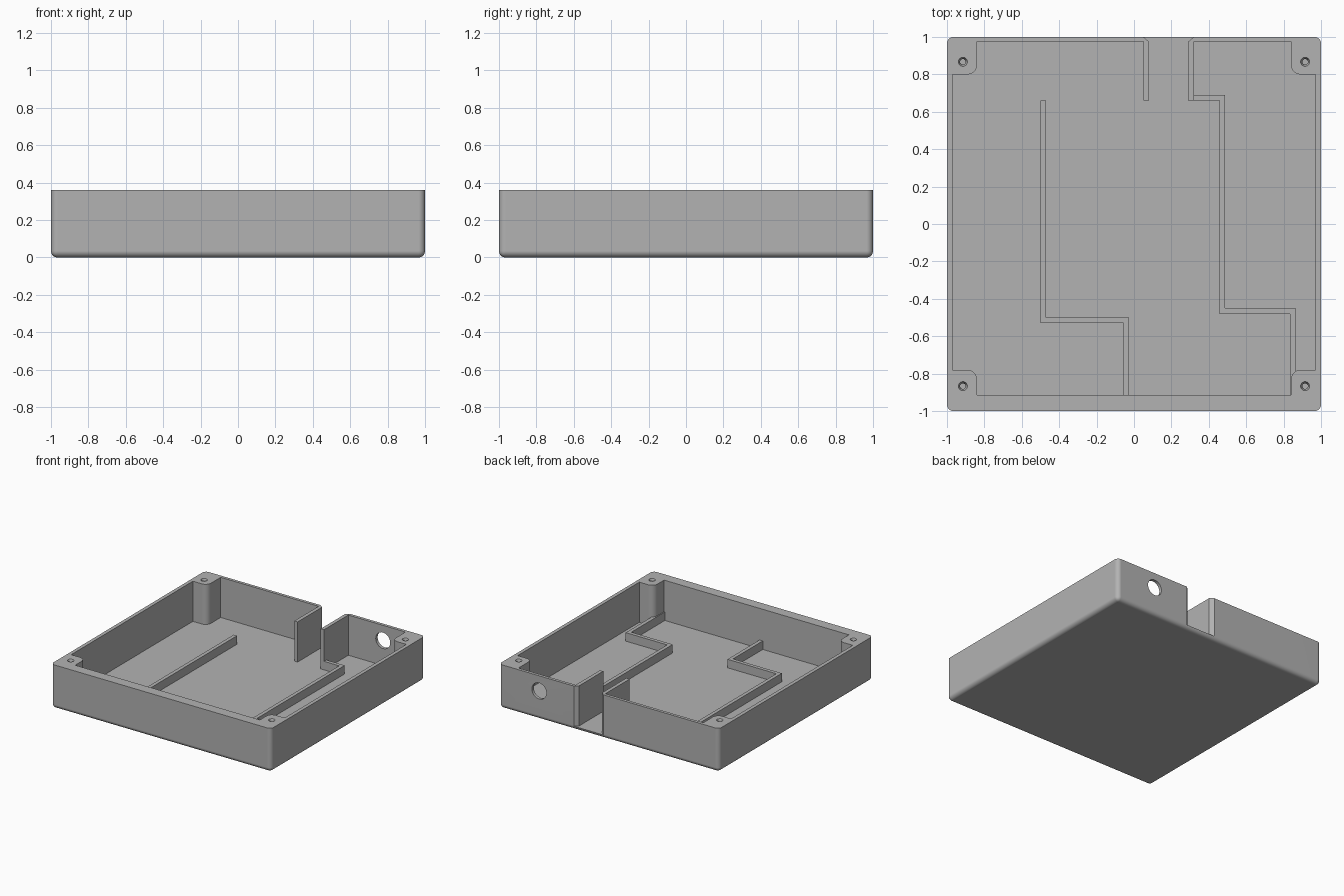
import bpy, bmesh, math
from mathutils import Vector

old = bpy.data.objects.get("Cube")
if old:
    bpy.data.objects.remove(old, do_unlink=True)

HEIGHT, FLOOR, RIB_TOP, RIB_W = 0.36, 0.03, 0.10, 0.03

grey = bpy.data.materials.new("plain grey")
grey.use_nodes = True
colour = (0.45, 0.45, 0.45, 1)
grey.diffuse_color = colour
grey.node_tree.nodes["Principled BSDF"].inputs["Base Color"].default_value = colour


def make(name, bm):
    bmesh.ops.recalc_face_normals(bm, faces=bm.faces)
    mesh = bpy.data.meshes.new(name)
    bm.to_mesh(mesh)
    bm.free()
    mesh.materials.append(grey)
    obj = bpy.data.objects.new(name, mesh)
    bpy.context.collection.objects.link(obj)
    return obj


def prism(name, outline, z0, z1):
    """Extrude a flat outline from z0 up to z1."""
    bm = bmesh.new()
    face = bm.faces.new([bm.verts.new((x, y, z0)) for x, y in outline])
    top = bmesh.ops.extrude_face_region(bm, geom=[face])["geom"]
    bmesh.ops.translate(bm, vec=(0, 0, z1 - z0),
                        verts=[v for v in top if isinstance(v, bmesh.types.BMVert)])
    return make(name, bm)


def lathe_cutter(name, r0, r1, depth, centre, tilt=0, sides=32):
    bm = bmesh.new()
    bmesh.ops.create_cone(bm, cap_ends=True, segments=sides, radius1=r0, radius2=r1, depth=depth)
    obj = make(name, bm)
    obj.location = centre
    obj.rotation_euler.x = tilt
    return obj


def cut(target, cutter):
    """Subtract the cutter, then throw it away."""
    cutter.hide_render = True
    mod = target.modifiers.new("cut", "BOOLEAN")
    mod.operation, mod.solver, mod.object = "DIFFERENCE", "EXACT", cutter
    bpy.context.view_layer.objects.active = target
    bpy.ops.object.modifier_apply(modifier=mod.name)
    bpy.data.objects.remove(cutter, do_unlink=True)


def rib(name, path):
    """Low wall of even width with mitred corners along a path."""
    pts = [Vector(p) for p in path]
    sides = [[], []]
    for i, p in enumerate(pts):
        dirs = []
        if i > 0:
            dirs.append((p - pts[i - 1]).normalized())
        if i < len(pts) - 1:
            dirs.append((pts[i + 1] - p).normalized())
        normals = [Vector((-d.y, d.x)) for d in dirs]
        offset = sum(normals, Vector((0, 0))) * RIB_W / 2
        sides[0].append(p + offset)
        sides[1].append(p - offset)
    return prism(name, sides[0] + sides[1][::-1], FLOOR - 0.01, RIB_TOP)


# Outer block with rounded bottom and corner edges
bm = bmesh.new()
bmesh.ops.create_cube(bm, size=1)
for v in bm.verts:
    v.co = (v.co.x * 2, v.co.y * 2, (v.co.z + 0.5) * HEIGHT)
edges = [e for e in bm.edges if min(v.co.z for v in e.verts) < 0.01]
bmesh.ops.bevel(bm, geom=edges, offset=0.035, segments=5, profile=0.5, affect="EDGES")
tray = make("tray", bm)

# Cavity outline that leaves a rounded screw post in each corner
SIDE, POST_X, ROUND = 0.97, 0.84, 0.05
outline = []
for sx, wall, post in ((1, 0.975, 0.80), (-1, 0.975, 0.80), (-1, -0.915, -0.78), (1, -0.915, -0.78)):
    sy = math.copysign(1, wall)
    corner = [(sx * SIDE, post)]
    for k in range(9):
        a = math.pi / 2 * k / 8
        corner.append((sx * (POST_X + ROUND - ROUND * math.sin(a)),
                       post + sy * (ROUND - ROUND * math.cos(a))))
    corner.append((sx * POST_X, wall))
    outline += corner if sx * sy > 0 else corner[::-1]
cut(tray, prism("cavity_cutter", outline, FLOOR, HEIGHT + 0.1))

# Chamfered opening in the back wall
opening = [(0.08, 0.9), (0.08, 0.975), (0.05, 1.0), (0.05, 1.1),
           (0.32, 1.1), (0.32, 1.0), (0.29, 0.975), (0.29, 0.9)]
cut(tray, prism("opening_cutter", opening, FLOOR, HEIGHT + 0.1))

# Cable hole in the back wall
cut(tray, lathe_cutter("cable_hole_cutter", 0.066, 0.066, 0.12, (0.635, 0.99, 0.235), math.pi / 2))

# Countersunk screw holes in the posts
for x in (-0.915, 0.915):
    for y in (-0.867, 0.867):
        cut(tray, lathe_cutter("screw_cutter", 0.015, 0.015, 0.3, (x, y, HEIGHT - 0.1), sides=20))
        cut(tray, lathe_cutter("countersink_cutter", 0.015, 0.025, 0.02, (x, y, HEIGHT - 0.009), sides=20))

# Smooth the rounded edges, keeping flats flat
bpy.ops.object.select_all(action="DESELECT")
tray.select_set(True)
bpy.context.view_layer.objects.active = tray
bpy.ops.object.shade_smooth_by_angle(angle=math.radians(30))
weighted = tray.modifiers.new("weighted normals", "WEIGHTED_NORMAL")
weighted.keep_sharp = True

# Tall guide walls beside the opening
for name, x in (("right_guide_wall", 0.05), ("left_guide_wall", 0.29)):
    prism(name, [(x, 0.66), (x + 0.03, 0.66), (x + 0.03, 0.975), (x, 0.975)], FLOOR - 0.01, HEIGHT)

# Low stepped ribs on the floor
rib("right_rib", [(-0.485, 0.66), (-0.485, -0.515), (-0.042, -0.515), (-0.042, -0.92)])
rib("left_rib", [(0.315, 0.675), (0.472, 0.675), (0.472, -0.465), (0.848, -0.465), (0.848, -0.92)])
